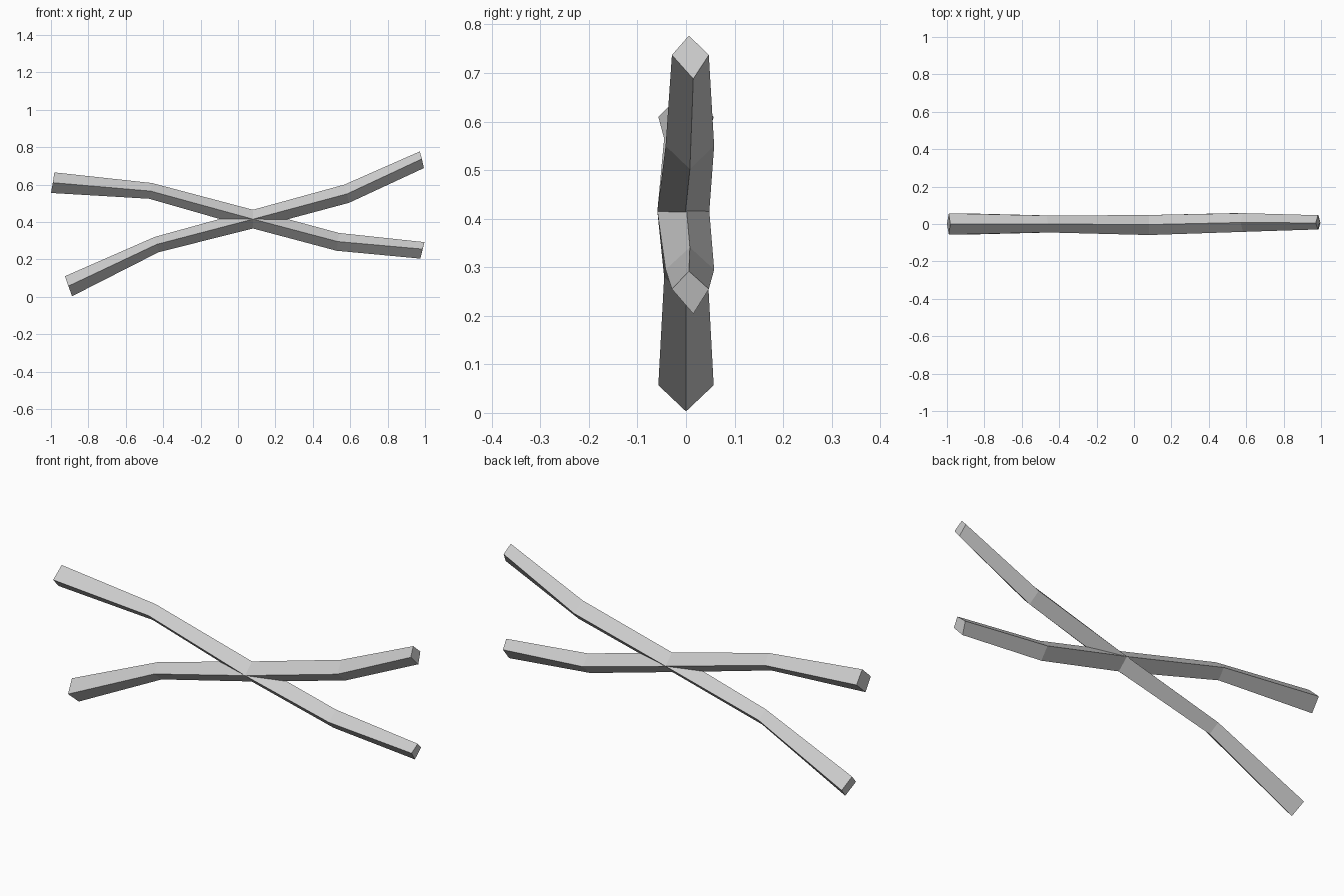
import bpy, bmesh

grey = bpy.data.materials.new("plain grey")
grey.diffuse_color = (0.6, 0.6, 0.6, 1)


def bent_beam(name, stations):
    """Diamond-section beam. Station: top (x, z), middle (x, z), bottom (x, z),
    y of front edge, back edge, top edge, bottom edge."""
    bm = bmesh.new()
    rings = []
    for (tx, tz), (mx, mz), (bx, bz), yf, yb, yt, yu in stations:
        corners = ((tx, yt, tz), (mx, yf, mz), (bx, yu, bz), (mx, yb, mz))
        rings.append([bm.verts.new(c) for c in corners])
    for a, b in zip(rings, rings[1:]):
        for i in range(4):
            j = (i + 1) % 4
            bm.faces.new((a[i], a[j], b[j], b[i]))
    bm.faces.new(rings[0][::-1])
    bm.faces.new(rings[-1])
    bmesh.ops.recalc_face_normals(bm, faces=bm.faces)
    mesh = bpy.data.meshes.new(name)
    bm.to_mesh(mesh)
    bm.free()
    mesh.materials.append(grey)
    obj = bpy.data.objects.new(name, mesh)
    bpy.context.collection.objects.link(obj)


# Shared joint where the beams cross
crossing = ((0.08, 0.465), (0.08, 0.415), (0.08, 0.365), -0.059, 0.048, -0.003, -0.006)

# Beam rising from lower left to upper right
bent_beam("rising_beam", [
    ((-0.925, 0.11), (-0.907, 0.057), (-0.887, 0.003), -0.057, 0.057, 0.0, 0.0),
    ((-0.445, 0.32), (-0.435, 0.28), (-0.425, 0.238), -0.045, 0.045, 0.0, 0.0),
    crossing,
    ((0.57, 0.6), (0.583, 0.55), (0.593, 0.502), -0.042, 0.058, 0.008, 0.008),
    ((0.972, 0.777), (0.983, 0.737), (0.994, 0.688), -0.029, 0.047, 0.006, 0.015),
])

# Beam falling from upper left to lower right
bent_beam("falling_beam", [
    ((-0.982, 0.665), (-0.99, 0.61), (-1.0, 0.555), -0.057, 0.057, 0.0, 0.0),
    ((-0.46, 0.608), (-0.467, 0.565), (-0.475, 0.524), -0.045, 0.045, 0.0, 0.0),
    crossing,
    ((0.54, 0.341), (0.534, 0.295), (0.527, 0.246), -0.042, 0.058, 0.008, 0.008),
    ((0.997, 0.292), (0.987, 0.255), (0.975, 0.204), -0.029, 0.047, 0.006, 0.015),
])
